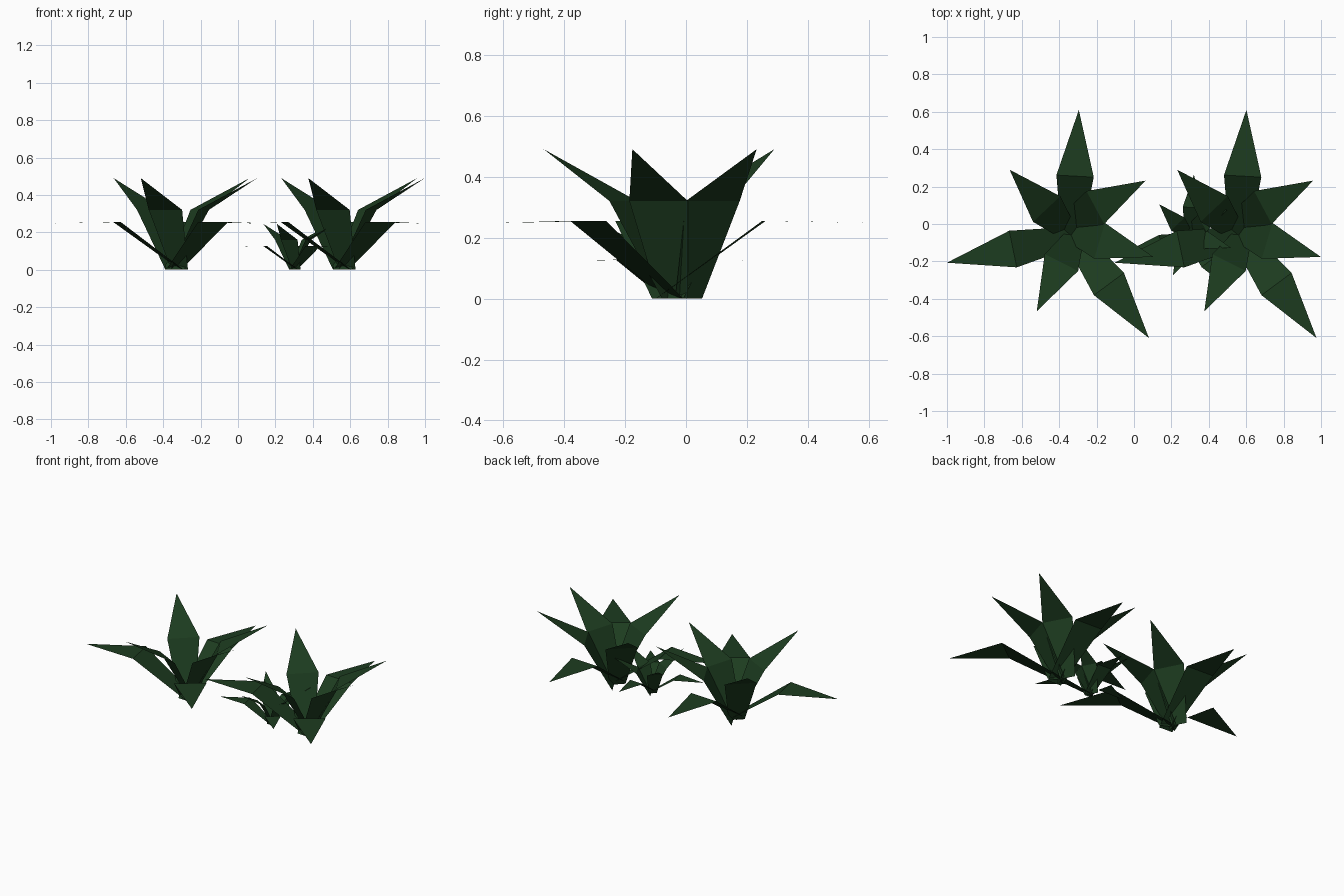
import bpy
from math import atan2, cos, sin

if "Cube" in bpy.data.objects:
    bpy.data.objects.remove(bpy.data.objects["Cube"])

green = bpy.data.materials.new("leaf_green")
green.diffuse_color = (0.012, 0.045, 0.014, 1)
green.use_nodes = True
green.node_tree.nodes["Principled BSDF"].inputs["Base Color"].default_value = green.diffuse_color

BASE_W, MID_W = 0.10, 0.20   # leaf width at the root and at the bend
# leaf kinds: bend height, tip height, root-to-bend run, as seen from above
LOW = (0.255, 0.248, 0.352)
HIGH = (0.32, 0.49, 0.168)

# each leaf: kind, centre of the bend, tip (relative to the clump centre)
CX = -0.33
LEAVES = [
    (LOW, (-0.315, 0.256), (-0.295, 0.61)),
    (LOW, (-0.647, -0.134), (-1.0, -0.207)),
    (LOW, (-0.134, -0.321), (0.08, -0.61)),
    (HIGH, (-0.388, -0.206), (-0.52, -0.467)),
    (HIGH, (-0.207, 0.088), (0.062, 0.232)),
    (HIGH, (-0.184, -0.09), (0.103, -0.176)),
    (HIGH, (-0.467, 0.08), (-0.665, 0.29)),
]


def plant(name, x, y, scale):
    """A clump of folded flat leaves: a tapered blade and a pointed tip each."""
    verts, faces = [], []
    for (z_mid, z_tip, run), (mx, my), (tx, ty) in LEAVES:
        a = atan2(ty - my, tx - mx)
        dx, dy = cos(a), sin(a)
        n = len(verts)
        for cx, cy, z, w in ((mx - run * dx, my - run * dy, 0, BASE_W),
                             (mx, my, z_mid, MID_W)):
            for s in (-0.5, 0.5):
                verts.append((cx - CX + s * w * dy, cy - s * w * dx, z))
        verts.append((tx - CX, ty, z_tip))
        faces += [(n, n + 2, n + 3, n + 1), (n + 2, n + 4, n + 3)]
    faces = [f[::-1] for f in faces]
    mesh = bpy.data.meshes.new(name)
    mesh.from_pydata(verts, [], faces)
    mesh.materials.append(green)
    obj = bpy.data.objects.new(name, mesh)
    obj.location = (x, y, 0)
    obj.scale = (scale,) * 3
    bpy.context.collection.objects.link(obj)


# two large clumps and a half-size one between them
plant("large_plant_left", CX, 0, 1)
plant("large_plant_right", CX + 0.896, 0, 1)
plant("small_plant", 0.468 + CX * 0.5, -0.04, 0.5)
